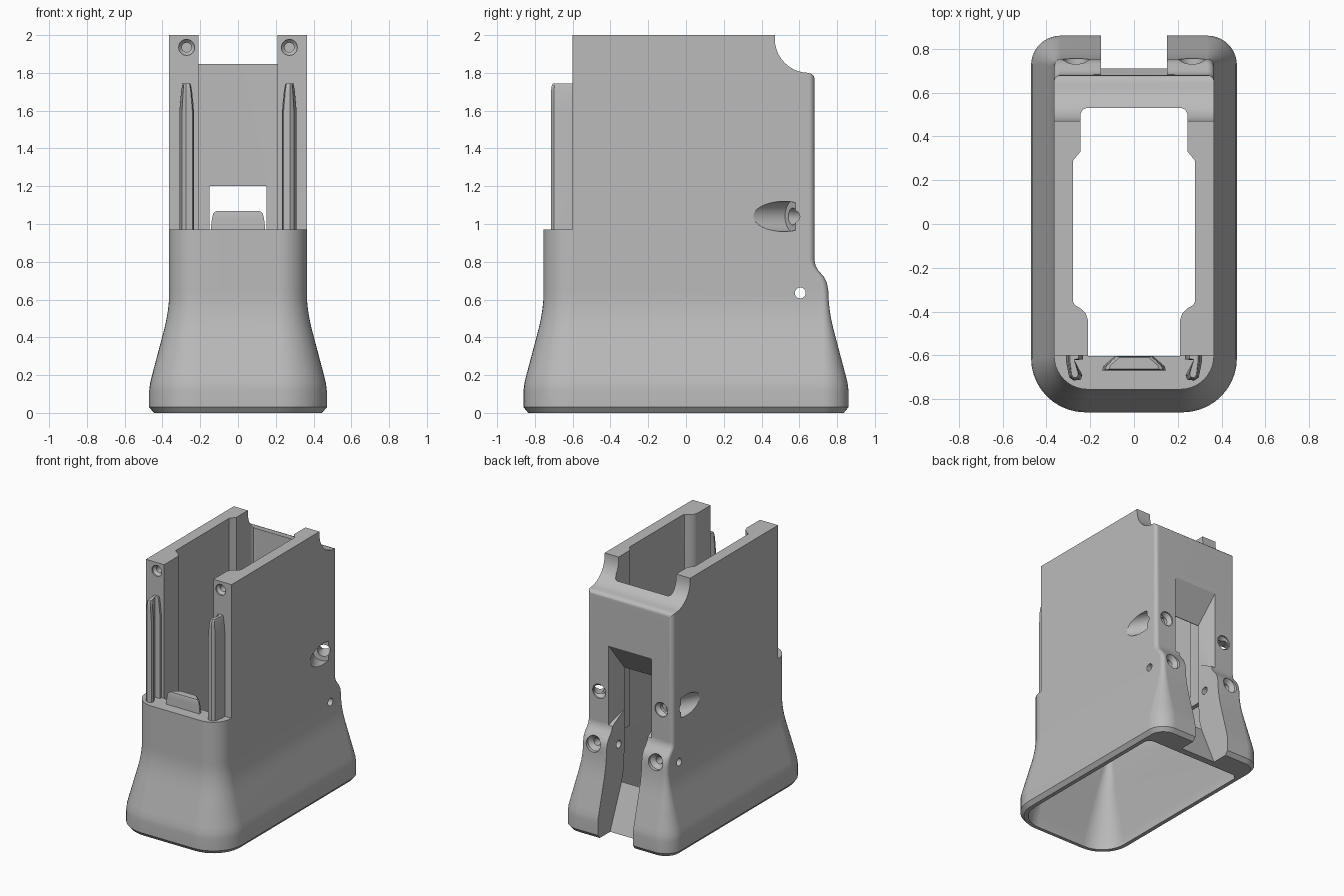
import bpy
import bmesh
from math import sin, cos, pi, radians
from mathutils import Vector

if "Cube" in bpy.data.objects:
    bpy.data.objects.remove(bpy.data.objects["Cube"], do_unlink=True)

grey = bpy.data.materials.new("plain grey")
grey.use_nodes = True
grey.diffuse_color = (0.5, 0.5, 0.5, 1)
grey.node_tree.nodes["Principled BSDF"].inputs["Base Color"].default_value = grey.diffuse_color


def loft(name, rings):
    """Closed solid through a list of rings with equal point counts."""
    bm = bmesh.new()
    loops = [[bm.verts.new(p) for p in r] for r in rings]
    n = len(loops[0])
    for a, b in zip(loops, loops[1:]):
        for i in range(n):
            j = (i + 1) % n
            bm.faces.new((a[i], a[j], b[j], b[i]))
    bm.faces.new(loops[0][::-1])
    bm.faces.new(loops[-1])
    bmesh.ops.recalc_face_normals(bm, faces=bm.faces)
    me = bpy.data.meshes.new(name)
    bm.to_mesh(me)
    bm.free()
    me.materials.append(grey)
    ob = bpy.data.objects.new(name, me)
    bpy.context.collection.objects.link(ob)
    return ob


def prism_z(name, pts, z0, z1):
    return loft(name, [[(x, y, z) for x, y in pts] for z in (z0, z1)])


def prism_x(name, pts, hx):
    return loft(name, [[(x, y, z) for y, z in pts] for x in (-hx, hx)])


def box(name, x0, x1, y0, y1, z0, z1):
    return prism_z(name, [(x0, y0), (x1, y0), (x1, y1), (x0, y1)], z0, z1)


def ring(z, hx, yf, yb, rf, rb, n=10):
    """Rounded rectangle with its own front and back corner radii."""
    corners = [(hx - rf, yf + rf, rf, -90), (hx - rb, yb - rb, rb, 0),
               (rb - hx, yb - rb, rb, 90), (rf - hx, yf + rf, rf, 180)]
    return [(cx + r * cos(radians(a + 90 * i / n)), cy + r * sin(radians(a + 90 * i / n)), z)
            for cx, cy, r, a in corners for i in range(n + 1)]


def drill(pos, direction, stations, n=32):
    """Round cutter along a direction, from (distance, radius) pairs."""
    q = Vector(direction).to_track_quat('Z', 'Y')
    return loft("drill", [[Vector(pos) + q @ Vector((r * cos(2 * pi * i / n), r * sin(2 * pi * i / n), t))
                           for i in range(n)] for t, r in stations])


def activate(ob):
    bpy.ops.object.select_all(action='DESELECT')
    ob.select_set(True)
    bpy.context.view_layer.objects.active = ob


def cut(ob, cutter):
    activate(ob)
    mod = ob.modifiers.new("cut", 'BOOLEAN')
    mod.operation = 'DIFFERENCE'
    mod.solver = 'EXACT'
    mod.object = cutter
    bpy.ops.object.modifier_apply(modifier=mod.name)
    bpy.data.objects.remove(cutter, do_unlink=True)


def finish(ob):
    activate(ob)
    bpy.ops.object.shade_smooth_by_angle(angle=radians(30))
    mod = ob.modifiers.new("even shading", 'WEIGHTED_NORMAL')
    mod.keep_sharp = True


# Outer shell: (height, flare, back edge before flare)
sections = [(0, .08, .755), (.03, .105, .755), (.12, .105, .755), (.16, .1, .755), (.2, .09, .755),
            (.4, .037, .755), (.45, .024, .755), (.5, .013, .755), (.55, .005, .755), (.6, 0, .755),
            (.65, 0, .753), (.69, 0, .745), (.72, 0, .73), (.755, 0, .7), (.78, 0, .686),
            (.81, 0, .68), (2, 0, .68)]
body = loft("sleeve_body", [ring(z, .365 + f, -.755 - f, yb + f, .153 + .9 * f, .03 + f)
                            for z, f, yb in sections])

# Front step above the shelf
cut(body, box("step", -1, 1, -1, -.6, .97, 2.2))

# Scooped rear top edge
scoop = [(.47, 2.1)]
scoop += [(.65 - .18 * cos(a * pi / 20), 1.98 - .18 * sin(a * pi / 20)) for a in range(11)]
scoop += [(.668, 1.793), (.677, 1.783), (.68, 1.77), (.9, 1.77), (.9, 2.1)]
cut(body, prism_x("scoop", scoop, 1))

# Straight inner channel
half = [(.21, -.602), (.21, -.44), (.22, -.41), (.245, -.385), (.27, -.37), (.278, -.355),
        (.278, .29), (.245, .33), (.245, .5), (.235, .522), (.215, .53)]
cut(body, prism_z("channel", half + [(-x, y) for x, y in half[::-1]], -.1, 2.2))

# Funnel at the bottom opening
cut(body, loft("funnel", [ring(-.02, .415, -.81, .66, .2, .05), ring(.08, .41, -.8, .645, .2, .05),
                          ring(.4, .32, -.68, .55, .1, .04), ring(.65, .277, -.6, .528, .03, .03)]))

# Rear slot with a sloping sill, then its flared upper mouth
cut(body, prism_x("slot", [(.71, -.1), (.71, 0), (.55, .38), (.5, .38), (.5, 1.1), (1, 1.1), (1, -.1)], .15))
mouth = [(.5, .15, .9, 1.2), (.535, .15, .88, 1.2), (.685, .185, .8, 1.42), (.95, .185, .8, 1.42)]
cut(body, loft("mouth", [[(-w, y, a), (w, y, a), (w, y, b), (-w, y, b)] for y, w, a, b in mouth]))

# Screw holes on both sides
for s in (1, -1):
    cut(body, drill((s * .272, -.6, 1.935), (0, 1, 0), [(-.05, .042), (.012, .042), (.03, .025), (.2, .025)]))
    cut(body, drill((s * .265, .68, 1.04), (0, -1, 0), [(-.05, .055), (.01, .055), (.035, .03), (.06, .03)]))
    cut(body, drill((s * .265, .69, 1.04), (s * .5, -.866, 0),
                    [(.01, .03), (.145, .045), (.145, .08), (.6, .08)]))
    cut(body, drill((s * .265, .755, .66), (0, -1, 0), [(-.05, .06), (.025, .06), (.05, .028), (.15, .028)]))

# Cross pin hole through the rear
cut(body, drill((-.6, .605, .635), (1, 0, 0), [(0, .029), (1.2, .029)]))
finish(body)

# Hooked rails up the front, narrowing at the tip
hook = [(.232, -.59), (.232, -.618), (.272, -.622), (.236, -.69), (.242, -.71),
        (.275, -.715), (.296, -.7), (.31, -.63), (.31, -.59)]
tips = [(.96, 1, 1), (1.6, 1, 1), (1.7, .75, 1), (1.735, .6, .96), (1.745, .5, .9)]
for s, side in ((1, "left"), (-1, "right")):
    rail = loft(side + "_rail", [[(s * (.274 + (x - .274) * kx), -.59 + (y + .59) * ky, z)
                                  for x, y in hook] for z, kx, ky in tips])
    finish(rail)

# Wedge tab standing on the front shelf
wedge = [(-.145, -.67), (.145, -.67), (.14, -.65), (.085, -.602), (-.085, -.602), (-.14, -.65)]
tab = loft("shelf_tab", [[(x * k, -.635 + (y + .635) * k, z) for x, y in wedge]
                         for z, k in ((.96, 1), (1.03, .95), (1.058, .9), (1.07, .78))])
finish(tab)
